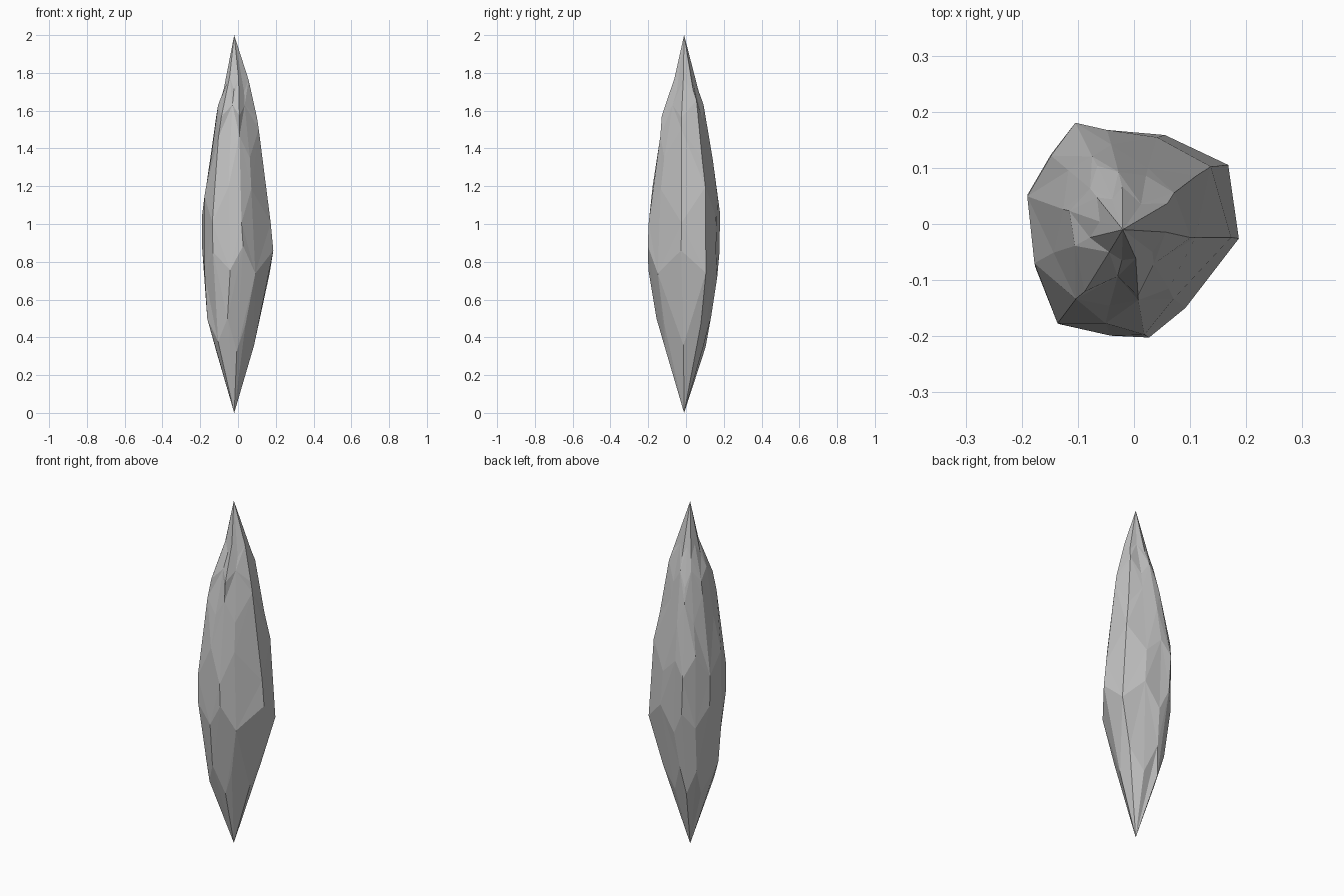
import bpy, bmesh, random
from mathutils import Vector

random.seed(11)
if "Cube" in bpy.data.objects:
    bpy.data.objects.remove(bpy.data.objects["Cube"])

# Stone colour
stone = bpy.data.materials.new("grey stone")
stone.use_nodes = True
grey = (0.54, 0.54, 0.54, 1)
stone.diffuse_color = grey
stone.node_tree.nodes["Principled BSDF"].inputs["Base Color"].default_value = grey

# Side profiles of the shard as (height, offset), from the lower tip to the upper tip
LOW, HIGH = Vector((-0.02, -0.01, 0)), Vector((-0.02, -0.01, 2))
left_side = [(0.18, 0.04), (0.55, 0.13), (0.77, 0.195), (1.2, 0.155), (1.7, 0.075)]
right_side = [(0.47, -0.165), (0.8, -0.19), (1.1, -0.195), (1.5, -0.13), (1.65, -0.1), (1.75, -0.07)]
front_side = [(0.2, -0.06), (0.53, -0.175), (0.77, -0.2), (1.1, -0.2), (1.3, -0.15), (1.55, -0.135),
              (1.7, -0.07), (1.9, -0.04)]
back_side = [(0.37, 0.115), (0.95, 0.2), (1.45, 0.125), (1.65, 0.09), (1.75, 0.045)]

# Corners of the cross-section, as fractions of the half widths
outline = [(-0.5, 0.97), (-0.2, 1), (0.3, 0.85), (0.9, 0.65), (1, -0.1), (0.5, -0.75),
           (0.16, -1), (-0.23, -1), (-0.7, -0.9), (-0.97, -0.35), (-1, 0.3), (-0.8, 0.75)]

# Ring heights, with how far the corners stagger and chip at each
rings_spec = [(0.42, 0.07, 0.06), (0.8, 0.06, 0.02), (1.1, 0.07, 0.03),
              (1.42, 0.06, 0.09), (1.6, 0.04, 0.09), (1.74, 0.03, 0.1)]


def offset_at(profile, z, axis):
    points = [(LOW.z, LOW[axis])] + profile + [(HIGH.z, HIGH[axis])]
    for (z0, a), (z1, b) in zip(points, points[1:]):
        if z <= z1:
            return a + (b - a) * (z - z0) / (z1 - z0)
    return HIGH[axis]


def corner(u, v, z):
    x0, x1 = offset_at(right_side, z, 0), offset_at(left_side, z, 0)
    y0, y1 = offset_at(front_side, z, 1), offset_at(back_side, z, 1)
    return Vector((x0 + (x1 - x0) * (u + 1) / 2, y0 + (y1 - y0) * (v + 1) / 2, z))


# Faceted body: staggered rings of corners between two sharp tips
bm = bmesh.new()
bottom, top = bm.verts.new(LOW), bm.verts.new(HIGH)
rings = []
for i, (level, stagger, chip) in enumerate(rings_spec):
    ring = []
    for k, (u, v) in enumerate(outline):
        side = 1 if (i + k) % 2 else -1
        z = level + stagger * (side + random.uniform(-0.4, 0.4))
        size = 1 + random.uniform(-chip, chip * 0.6)
        ring.append(bm.verts.new(corner(u * size, v * size, z)))
    rings.append(ring)

count = len(outline)
for k in range(count):
    n = (k + 1) % count
    bm.faces.new((bottom, rings[0][k], rings[0][n]))
    bm.faces.new((top, rings[-1][n], rings[-1][k]))
    for lower, upper in zip(rings, rings[1:]):
        bm.faces.new((lower[k], upper[k], upper[n], lower[n]))
bmesh.ops.triangulate(bm, faces=bm.faces[:], quad_method='SHORT_EDGE')
bmesh.ops.recalc_face_normals(bm, faces=bm.faces[:])

mesh = bpy.data.meshes.new("stone_shard")
bm.to_mesh(mesh)
bm.free()
mesh.materials.append(stone)
shard = bpy.data.objects.new("stone_shard", mesh)
bpy.context.collection.objects.link(shard)
